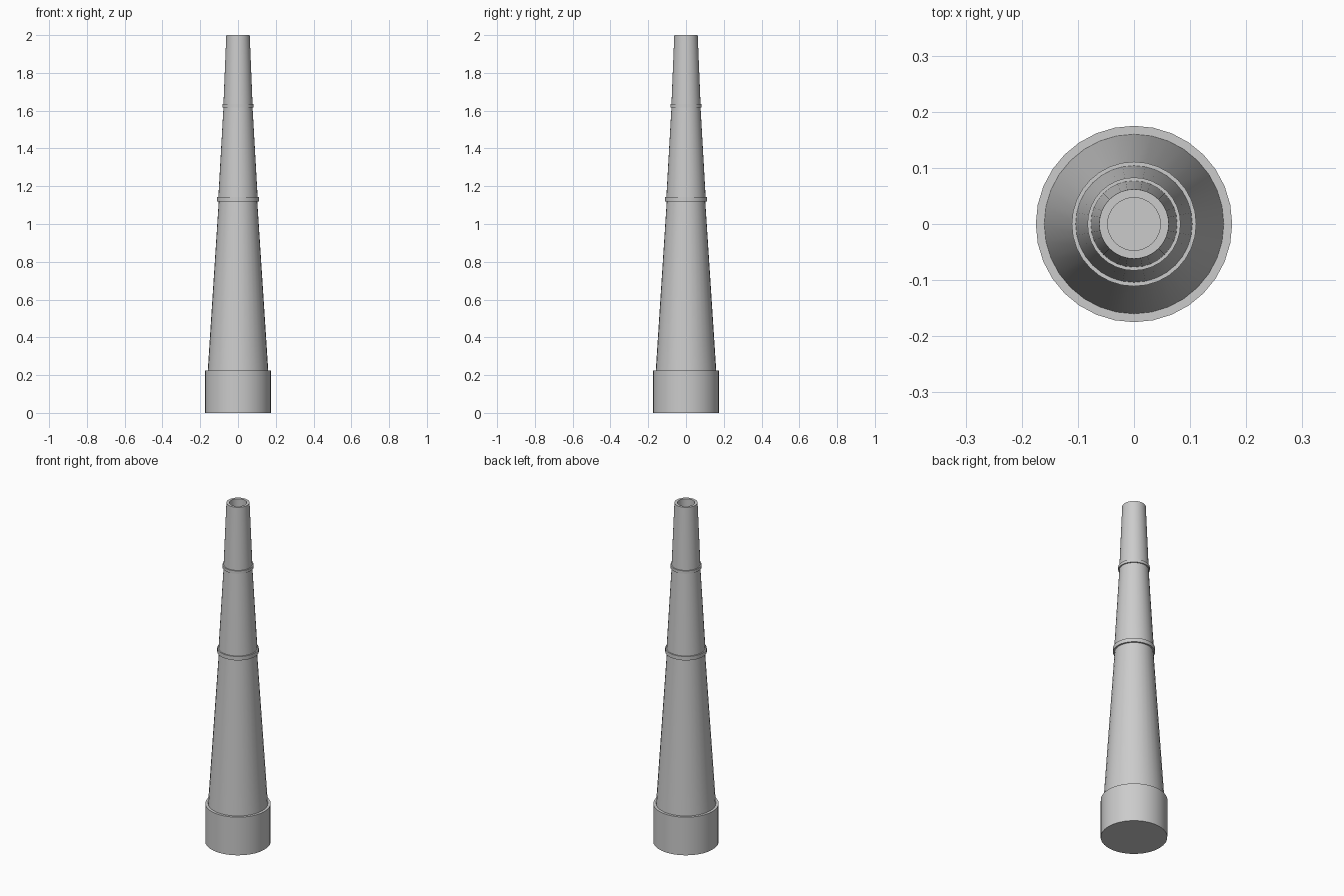
import bpy, bmesh, math

if "Cube" in bpy.data.objects:
    bpy.data.objects.remove(bpy.data.objects["Cube"])

SIDES = 32


def lathe(name, profile):
    """Revolve (radius, z) points around z, capping both ends."""
    bm = bmesh.new()
    rings = []
    for r, z in profile:
        rings.append([bm.verts.new((r * math.cos(2 * math.pi * i / SIDES),
                                    r * math.sin(2 * math.pi * i / SIDES), z))
                      for i in range(SIDES)])
    for a, b in zip(rings, rings[1:]):
        for i in range(SIDES):
            j = (i + 1) % SIDES
            bm.faces.new((a[i], a[j], b[j], b[i]))
    bm.faces.new(rings[0][::-1])
    bm.faces.new(rings[-1])
    mesh = bpy.data.meshes.new(name)
    bm.to_mesh(mesh)
    bm.free()
    ob = bpy.data.objects.new(name, mesh)
    bpy.context.collection.objects.link(ob)
    bpy.context.view_layer.objects.active = ob
    ob.select_set(True)
    bpy.ops.object.shade_smooth_by_angle(angle=math.radians(30))
    ob.select_set(False)
    return ob


# Plinth, two tapered stages with collars, and hollow mouth, as one skin
lathe("chimney_stack", [
    (0.175, 0.0), (0.175, 0.225), (0.16, 0.225),      # base drum
    (0.102, 1.12), (0.111, 1.12), (0.111, 1.143),     # lower shaft and collar
    (0.104, 1.143),
    (0.077, 1.618), (0.083, 1.618), (0.083, 1.635),   # middle shaft and collar
    (0.077, 1.635),
    (0.062, 2.0), (0.047, 2.0), (0.047, 1.9),         # upper shaft and mouth
])
